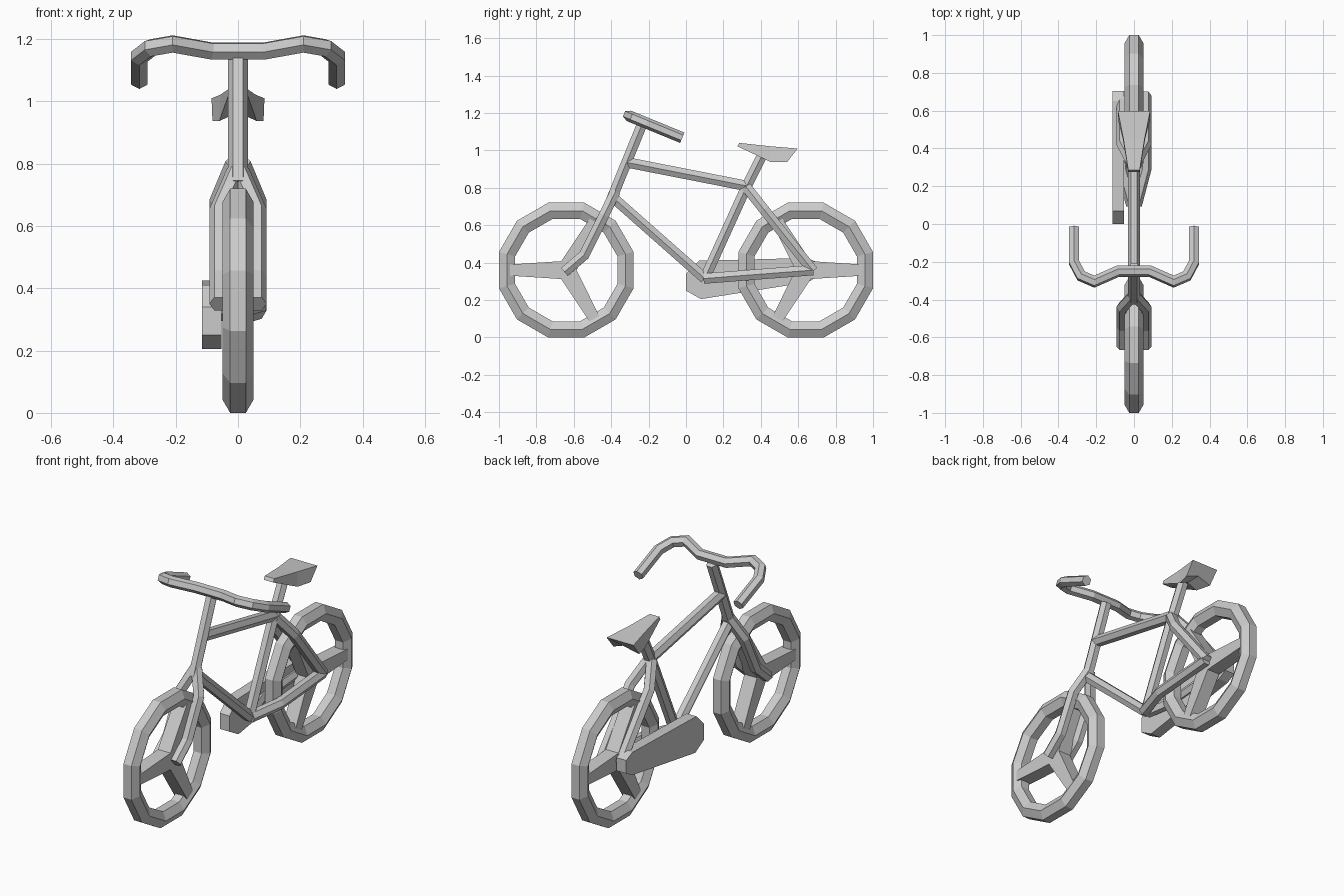
import bpy, bmesh
from math import cos, sin, pi, radians
from mathutils import Vector

if "Cube" in bpy.data.objects:
    bpy.data.objects.remove(bpy.data.objects["Cube"])


def make_object(name, verts, faces, mirror=False):
    mesh = bpy.data.meshes.new(name)
    mesh.from_pydata([tuple(v) for v in verts], [], faces)
    bm = bmesh.new()
    bm.from_mesh(mesh)
    bmesh.ops.recalc_face_normals(bm, faces=bm.faces)
    bm.to_mesh(mesh)
    bm.free()
    ob = bpy.data.objects.new(name, mesh)
    bpy.context.collection.objects.link(ob)
    if mirror:
        ob.modifiers.new("mirror", 'MIRROR')
    return ob


def loft(name, rings, closed=False, mirror=False):
    """Skin equal-length rings; cap the ends unless the loop is closed."""
    n, m = len(rings[0]), len(rings)
    verts = [p for r in rings for p in r]
    faces = []
    for i in range(m if closed else m - 1):
        a, b = i * n, (i + 1) % m * n
        faces += [(a + k, a + (k + 1) % n, b + (k + 1) % n, b + k) for k in range(n)]
    if not closed:
        faces += [tuple(range(n)), tuple(range((m - 1) * n, m * n))]
    return make_object(name, verts, faces, mirror)


def tube(name, path, r=0.032, ref=(1, 0, 0), mirror=False):
    """Six-sided tube with mitred bends."""
    pts = [Vector(p) for p in path]
    dirs = [(b - a).normalized() for a, b in zip(pts, pts[1:])]
    u = Vector(ref)
    u = (u - dirs[0] * u.dot(dirs[0])).normalized()
    v = dirs[0].cross(u)
    offs = [r * (cos(k * pi / 3) * u + sin(k * pi / 3) * v) for k in range(6)]
    rings = []
    for i, p in enumerate(pts):
        d = dirs[max(i - 1, 0)]
        m = (d + dirs[min(i, len(dirs) - 1)]).normalized()
        offs = [o - d * (o.dot(m) / d.dot(m)) for o in offs]
        rings.append([p + o for o in offs])
    return loft(name, rings, mirror=mirror)


def prism(name, outline, x0, x1):
    """Extrude a (y, z) outline along x."""
    return loft(name, [[(x, y, z) for y, z in outline] for x in (x0, x1)])


# Wheels: twelve-sided hexagonal tyre and a three-armed spider
def wheel(name, cy, facing, cz=0.36):
    rings = []
    for i in range(12):
        a = (i + 0.5) * pi / 6
        ring = []
        for k in range(6):
            rad = (0.317 + 0.05 * sin(k * pi / 3)) / cos(pi / 12)
            ring.append((0.05 * cos(k * pi / 3), cy + rad * cos(a), cz + rad * sin(a)))
        rings.append(ring)
    loft(name + "_tyre", rings, closed=True)

    outline = []
    for i in range(3):
        a = radians(120 * i)
        for r, t in ((0.30, -0.03), (0.30, 0.03)):
            outline.append((cy + facing * (r * cos(a) - t * sin(a)), cz + r * sin(a) + t * cos(a)))
        b = a + pi / 3
        outline.append((cy + facing * 0.055 * cos(b), cz + 0.055 * sin(b)))
    prism(name + "_spokes", outline, -0.04, 0.04)


wheel("front_wheel", -0.64, -1)
wheel("rear_wheel", 0.64, 1)

# Main frame tubes
crown, bracket, seat_joint = (0, -0.393, 0.75), (0, 0.10, 0.315), (0, 0.325, 0.81)
tube("steering_tube", [(0, -0.235, 1.14), (0, -0.40, 0.735)])
tube("top_tube", [(0, -0.312, 0.935), seat_joint])
tube("down_tube", [crown, bracket])
tube("seat_tube", [bracket, seat_joint, (0, 0.415, 0.99)])

# Fork and rear stays, mirrored left to right
tube("fork_leg", [(0.005, -0.38, 0.775), (0.06, -0.44, 0.65), (0.06, -0.545, 0.44),
                  (0.06, -0.65, 0.35)], mirror=True)
tube("seat_stay", [(0.01, 0.325, 0.80), (0.06, 0.42, 0.68), (0.06, 0.68, 0.355)], mirror=True)
tube("chain_stay", [(0.01, 0.10, 0.315), (0.06, 0.29, 0.33), (0.06, 0.68, 0.36)], mirror=True)

# Handlebar, lying in a plane that slopes down to the rider
half = [(0.317, -0.02), (0.317, -0.205), (0.28, -0.275), (0.21, -0.305), (0.085, -0.25)]
bar = half + [(-x, y) for x, y in reversed(half)]
tube("handlebar", [(x, y, 1.162 - 0.41 * (y + 0.25)) for x, y in bar], 0.03, ref=(0, 0.38, 0.925))

# Saddle: y and z of the top, y and z of the lower edge, widths, underside height
sections = [(0.285, 1.04, 0.275, 1.022, 0.030, 0.030, 1.022),
            (0.45, 1.022, 0.455, 0.937, 0.056, 0.06, 0.965),
            (0.597, 1.01, 0.54, 0.937, 0.085, 0.082, 0.965)]
loft("saddle", [[(-wt, yt, zt), (wt, yt, zt), (wb, yb, zb), (0, yb, zm), (-wb, yb, zb)]
                for yt, zt, yb, zb, wt, wb, zm in sections])

# Chain guard on the left side
prism("chain_guard", [(0, 0.25), (0, 0.34), (0.07, 0.41), (0.65, 0.425), (0.705, 0.40),
                      (0.705, 0.325), (0.65, 0.295), (0.08, 0.205)], -0.115, -0.053)
